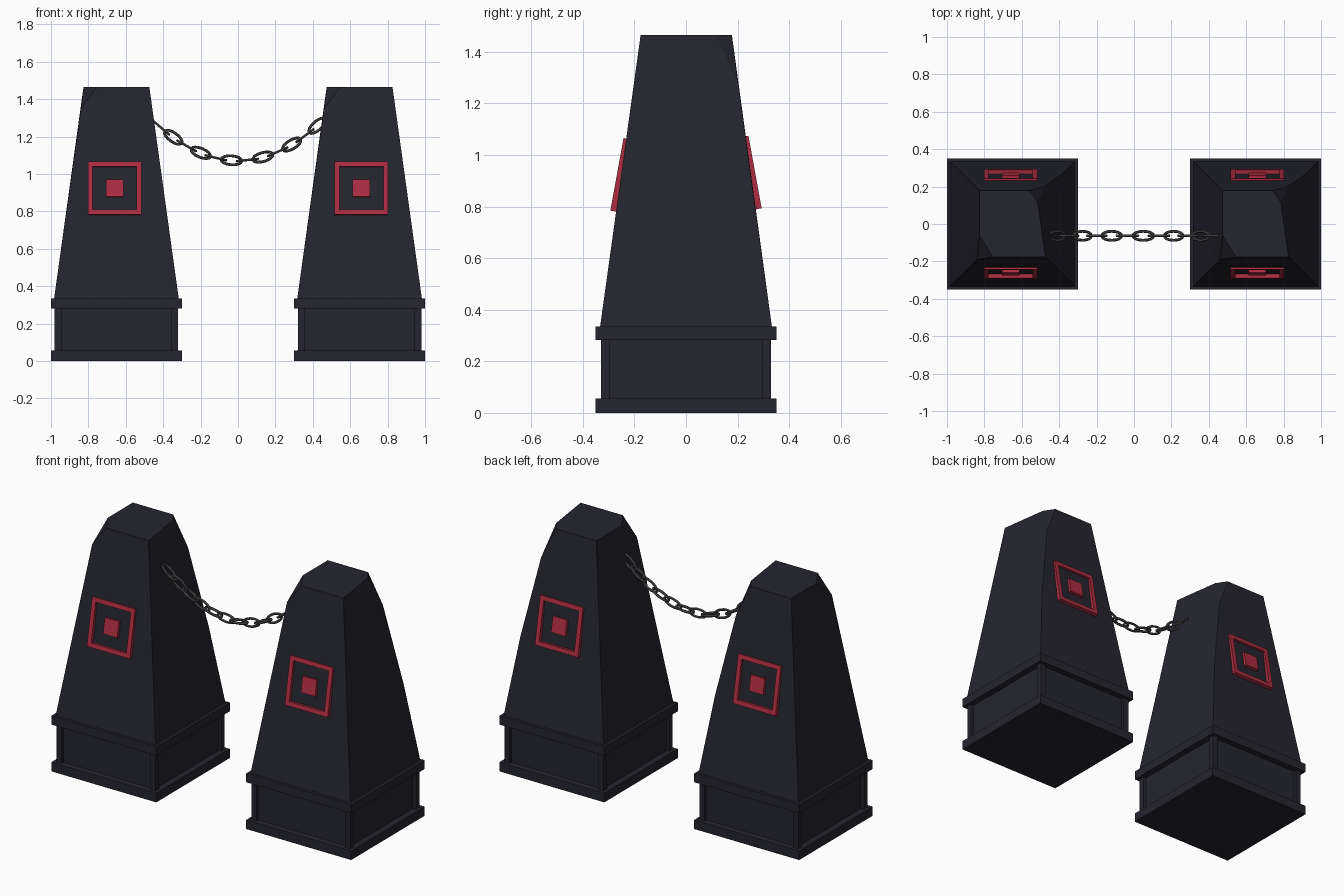
import bpy, bmesh, math
from mathutils import Matrix, Vector

if "Cube" in bpy.data.objects:
    bpy.data.objects.remove(bpy.data.objects["Cube"])


def material(name, rgb):
    m = bpy.data.materials.new(name)
    m.diffuse_color = (*rgb, 1)
    m.use_nodes = True
    m.node_tree.nodes["Principled BSDF"].inputs["Base Color"].default_value = m.diffuse_color
    return m


STONE = material("dark stone", (0.018, 0.018, 0.028))
RED = material("crimson", (0.42, 0.026, 0.056))
IRON = material("iron grey", (0.075, 0.075, 0.08))


def finish(bm, name, mat):
    bmesh.ops.recalc_face_normals(bm, faces=bm.faces)
    me = bpy.data.meshes.new(name)
    bm.to_mesh(me)
    bm.free()
    me.materials.append(mat)
    ob = bpy.data.objects.new(name, me)
    bpy.context.scene.collection.objects.link(ob)
    return ob


def box(bm, lo, hi, mat=Matrix()):
    lo, hi = Vector(lo), Vector(hi)
    m = mat @ Matrix.Translation((lo + hi) / 2) @ Matrix.Diagonal((*(hi - lo), 1))
    bmesh.ops.create_cube(bm, size=1, matrix=m)


def square_block(bm, cx, h, z0, z1):
    box(bm, (cx - h, -h, z0), (cx + h, h, z1))


# Plinth: two slabs, recessed panels, corner posts
def plinth(cx, side):
    bm = bmesh.new()
    square_block(bm, cx, 0.35, 0, 0.055)
    square_block(bm, cx, 0.35, 0.282, 0.335)
    square_block(bm, cx, 0.312, 0.055, 0.282)
    for sx in (-1, 1):
        for sy in (-1, 1):
            px, py = cx + sx * 0.3125, sy * 0.3125
            box(bm, (px - 0.0175, py - 0.0175, 0.055), (px + 0.0175, py + 0.0175, 0.282))
    finish(bm, side + "_plinth", STONE)


# Tapered shaft with a worn back corner and a chipped front corner (convex hull)
def shaft(cx, side):
    pts = [(-.333, -.333, .335), (.333, -.333, .335), (.333, .333, .335), (-.333, .333, .335),
           (.268, .268, .80), (.175, .202, 1.28), (-.19, -.19, 1.35),
           (-.176, .178, 1.465), (.093, .178, 1.465), (.135, .115, 1.465),
           (.176, -.176, 1.465), (-.105, -.176, 1.465), (-.176, -.06, 1.465)]
    bm = bmesh.new()
    for x, y, z in pts:
        bm.verts.new((cx + x, y, z))
    bmesh.ops.convex_hull(bm, input=bm.verts[:])
    finish(bm, side + "_shaft", STONE)


# Emblem: square frame plus centre square, tilted against the shaft face
def emblem(cx, z, back, side):
    m = (Matrix.Translation((cx, 0, z)) @ Matrix.Rotation(math.pi if back else 0, 4, 'Z')
         @ Matrix.Translation((0, -0.256, 0)) @ Matrix.Rotation(math.radians(-10.3), 4, 'X'))
    bm = bmesh.new()
    w, t, d = 0.143, 0.026, 0.012
    for s in (-1, 1):
        a, b = sorted((s * w, s * (w - t)))
        box(bm, (a, -d, -w), (b, d, w), m)
        box(bm, (-w + t, -d, a), (w - t, d, b), m)
    box(bm, (-0.047, -d, -0.047), (0.047, d, 0.047), m)
    finish(bm, side + ("_back_emblem" if back else "_front_emblem"), RED)


for s, side in ((-1, "left"), (1, "right")):
    plinth(s * 0.65, side)
    shaft(s * 0.65, side)
    emblem(s * 0.66, 0.923, False, side)
    emblem(s * 0.66, 0.932, True, side)


# Hanging chain: oval links along a sagging curve, alternately turned
def sag(x):
    return 1.072 + 0.21 * (x / 0.45) ** 2


def point_at(arc):
    x, step, left = 0.0, math.copysign(0.001, arc), abs(arc)
    while left > 0:
        left -= math.hypot(step, sag(x + step) - sag(x))
        x += step
    return x


def link(bm, m, half_len=0.056, half_w=0.024, r=0.0075, n=16, k=6):
    rings = []
    for i in range(n):
        a = 2 * math.pi * i / n
        c = Vector((half_len * math.cos(a), 0, half_w * math.sin(a)))
        out = Vector((half_w * math.cos(a), 0, half_len * math.sin(a))).normalized()
        ring = []
        for j in range(k):
            b = 2 * math.pi * j / k
            ring.append(bm.verts.new(m @ (c + out * r * math.cos(b) + Vector((0, r * math.sin(b), 0)))))
        rings.append(ring)
    for i in range(n):
        p, q = rings[i], rings[(i + 1) % n]
        for j in range(k):
            bm.faces.new((p[j], q[j], q[(j + 1) % k], p[(j + 1) % k]))


bm = bmesh.new()
for i in range(12):
    x = point_at(-0.035 + (i - 5) * 0.0845)
    slope = math.atan(2 * 0.21 * x / 0.45 ** 2)
    m = (Matrix.Translation((x, -0.063, sag(x))) @ Matrix.Rotation(-slope, 4, 'Y')
         @ Matrix.Rotation(math.pi / 2 if i % 2 == 0 else 0, 4, 'X'))
    link(bm, m)
chain = finish(bm, "hanging_chain", IRON)
